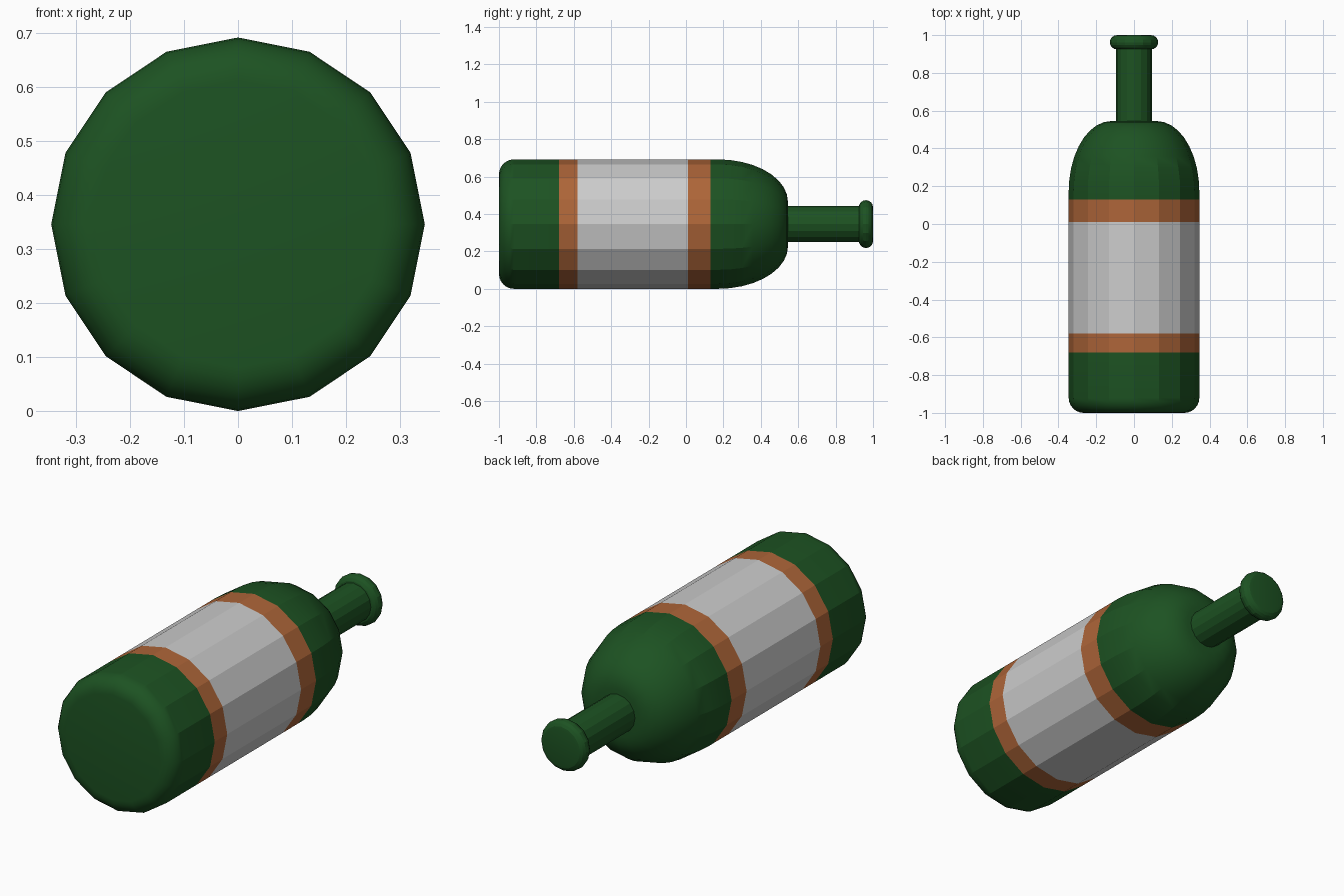
import bpy, bmesh
from math import sin, cos, pi, radians

if "Cube" in bpy.data.objects:
    bpy.data.objects.remove(bpy.data.objects["Cube"])

SIDES = 16
R = 0.346          # body radius, also height of the bottle axis


def material(name, rgb):
    m = bpy.data.materials.new(name)
    m.diffuse_color = (*rgb, 1)
    m.use_nodes = True
    m.node_tree.nodes["Principled BSDF"].inputs["Base Color"].default_value = m.diffuse_color
    return m


green = material("green_glass", (0.012, 0.085, 0.016))
orange = material("orange_band", (0.42, 0.13, 0.04))


def lathe(name, profile, mat=None, cap_start=False, cap_end=False):
    """Spin (y, radius) points about the bottle axis, which lies along y."""
    bm = bmesh.new()
    rings = [[bm.verts.new((r * cos(2 * pi * i / SIDES), y, R + r * sin(2 * pi * i / SIDES)))
              for i in range(SIDES)] for y, r in profile]
    for a, b in zip(rings, rings[1:]):
        for i in range(SIDES):
            j = (i + 1) % SIDES
            bm.faces.new((a[i], a[j], b[j], b[i]))
    if cap_start:
        bm.faces.new(rings[0][::-1])
    if cap_end:
        bm.faces.new(rings[-1])
    for f in bm.faces:      # outward normals
        f.normal_update()
        c = f.calc_center_median()
        out = f.normal.x * c.x + f.normal.z * (c.z - R)
        if len(f.verts) == SIDES:
            out = f.normal.y * (-1 if f.verts[0] in rings[0] else 1)
        if out < 0:
            f.normal_flip()
    me = bpy.data.meshes.new(name)
    bm.to_mesh(me)
    bm.free()
    ob = bpy.data.objects.new(name, me)
    bpy.context.collection.objects.link(ob)
    if mat:
        me.materials.append(mat)
    bpy.ops.object.select_all(action='DESELECT')
    ob.select_set(True)
    bpy.context.view_layer.objects.active = ob
    bpy.ops.object.shade_smooth_by_angle(angle=radians(21))
    return ob


def arc(y0, r0, dy, dr, steps, start=0, end=90):
    """Elliptical arc points: y = y0 + dy*sin, r = r0 + dr*cos."""
    ts = [radians(start + (end - start) * k / steps) for k in range(steps + 1)]
    return [(y0 + dy * sin(t), r0 + dr * cos(t)) for t in ts]


# Rounded base
lathe("base", arc(-0.92, R - 0.08, -0.08, 0.08, 6)[::-1] + [(-0.68, R)], green, cap_start=True)

# Label with a band on each side
lathe("lower_band", [(-0.68, R), (-0.58, R)], orange)
lathe("label", [(-0.58, R), (0.01, R)])
lathe("upper_band", [(0.01, R), (0.13, R)], orange)

# Domed shoulder
lathe("shoulder", [(0.13, R)] + arc(0.17, 0.12, 0.375, R - 0.12, 9), green, cap_end=True)

# Neck and rolled lip
lathe("neck", [(0.52, 0.096), (0.94, 0.096)], green)
lathe("lip", arc(0.962, 0.09, 0.038, 0.038, 8, -90, 90), green, cap_start=True, cap_end=True)
